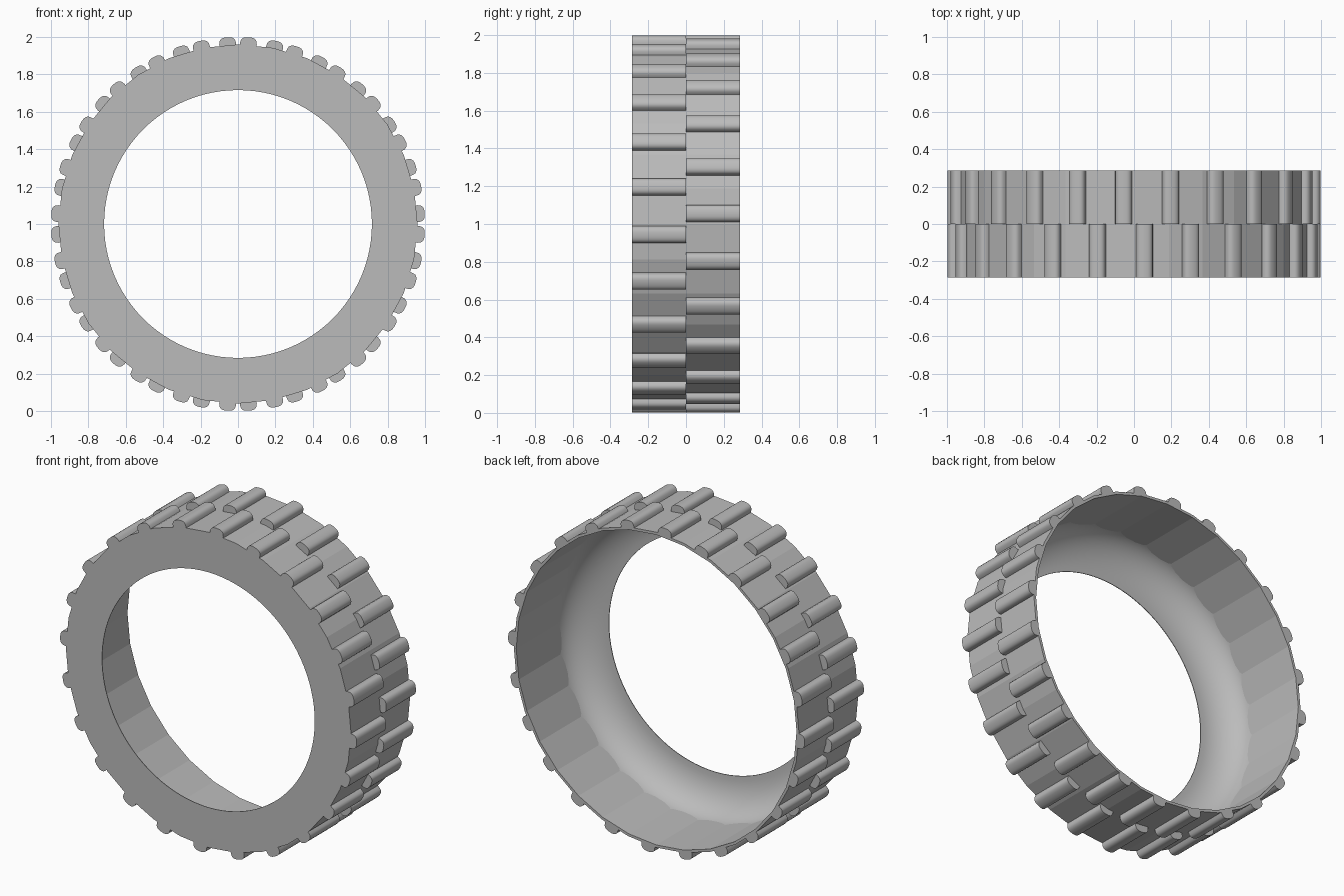
import bpy, bmesh, math
from mathutils import Matrix

cube = bpy.data.objects.get("Cube")
if cube:
    bpy.data.objects.remove(cube)

HALF = 0.285      # half of the tyre width
HOLE = 0.716      # radius of the side wall opening
WALL = 0.945      # outer radius of the side wall

grey = bpy.data.materials.new("rubber_grey")
grey.use_nodes = True
grey.diffuse_color = (0.5, 0.5, 0.5, 1)
grey.node_tree.nodes["Principled BSDF"].inputs["Base Color"].default_value = (0.5, 0.5, 0.5, 1)


def finish(name, bm, smooth_angle=None):
    bmesh.ops.recalc_face_normals(bm, faces=bm.faces)
    mesh = bpy.data.meshes.new(name)
    bm.to_mesh(mesh)
    bm.free()
    mesh.materials.append(grey)
    obj = bpy.data.objects.new(name, mesh)
    bpy.context.collection.objects.link(obj)
    if smooth_angle:
        bpy.ops.object.select_all(action='DESELECT')
        obj.select_set(True)
        bpy.context.view_layer.objects.active = obj
        bpy.ops.object.shade_smooth_by_angle(angle=math.radians(smooth_angle))
    return obj


def lathe(name, profile, steps, smooth_angle=None):
    """Spin a closed (radius, y) profile around the y axis."""
    bm = bmesh.new()
    rings = []
    for i in range(steps):
        a = math.tau * i / steps
        rings.append([bm.verts.new((r * math.sin(a), y, 1 + r * math.cos(a)))
                      for r, y in profile])
    n = len(profile)
    for i, ring in enumerate(rings):
        after = rings[(i + 1) % steps]
        for j in range(n):
            k = (j + 1) % n
            bm.faces.new((ring[j], ring[k], after[k], after[j]))
    return finish(name, bm, smooth_angle)


# Faceted tread band, open at the back
lathe("tread_band", [(0.96, -HALF), (0.96, HALF), (0.944, HALF), (0.944, -HALF)], 32)

# Side wall: flat in front, hollow curve behind
curve = []
for i in range(13):
    a = math.pi / 2 * i / 12
    curve.append((HOLE + (WALL - HOLE) * math.sin(a),
                  -0.1 - (HALF - 0.104) * math.cos(a)))
lathe("side_wall", [(HOLE, -HALF)] + curve + [(WALL, -HALF)], 96, 40)


# Rows of rounded tread lugs, staggered front and back
def lug_row(name, y0, y1, offset):
    section = [(-0.045, 0.945)]
    for i in range(13):
        a = math.pi * (1 - i / 12)
        c, s = math.cos(a), max(0, math.sin(a))
        section.append((0.045 * math.copysign(abs(c) ** 0.75, c), 0.962 + 0.038 * s ** 0.75))
    section.append((0.045, 0.945))
    bm = bmesh.new()
    for k in range(24):
        turn = Matrix.Translation((0, 0, 1)) @ Matrix.Rotation(
            math.radians(offset + 15 * k), 4, 'Y')
        ends = [[bm.verts.new(turn @ Matrix.Translation((x, y, z)).translation)
                 for x, z in section] for y in (y0, y1)]
        bm.faces.new(ends[0])
        bm.faces.new(ends[1])
        for j in range(len(section)):
            m = (j + 1) % len(section)
            bm.faces.new((ends[0][j], ends[0][m], ends[1][m], ends[1][j]))
    finish(name, bm, 35)


lug_row("front_lugs", -HALF, 0, 3.3)
lug_row("back_lugs", 0, HALF, -3.3)
